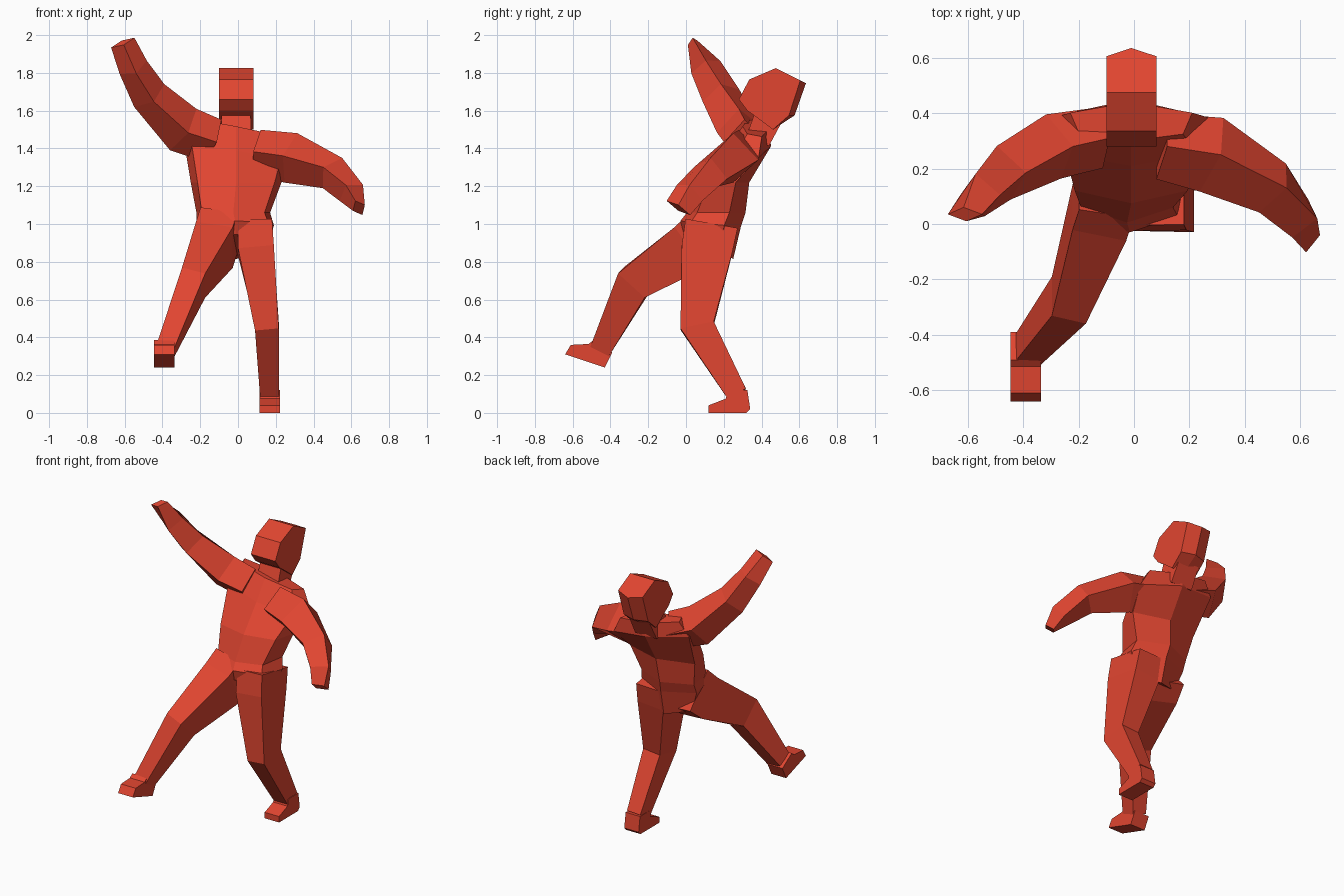
import bpy, bmesh
from mathutils import Vector

red = bpy.data.materials.new("red")
red.diffuse_color = (0.75, 0.06, 0.03, 1)

DIAMOND = [(1, 0), (0, 1), (-1, 0), (0, -1)]
BOX = [(1, 1), (-1, 1), (-1, -1), (1, -1)]
TORSO = [(0, -1), (0.85, -0.65), (1, 0.45), (0, 1), (-1, 0.45), (-0.85, -0.65)]


def skin(name, rings):
    """Join equal rings of points into one closed flat-shaded object."""
    bm = bmesh.new()
    vs = [[bm.verts.new(p) for p in ring] for ring in rings]
    n = len(vs[0])
    for r, s in zip(vs, vs[1:]):
        for i in range(n):
            j = (i + 1) % n
            bm.faces.new((r[i], r[j], s[j], s[i]))
    bm.faces.new(vs[0])
    bm.faces.new(vs[-1])
    bmesh.ops.recalc_face_normals(bm, faces=bm.faces)
    mesh = bpy.data.meshes.new(name)
    bm.to_mesh(mesh)
    bm.free()
    mesh.materials.append(red)
    obj = bpy.data.objects.new(name, mesh)
    bpy.context.collection.objects.link(obj)
    return obj


def limb(name, section, ref, stations):
    """Sweep a section along (x, y, z, half size along ref, half size across)."""
    pts = [Vector(s[:3]) for s in stations]
    dirs = [(b - a).normalized() for a, b in zip(pts, pts[1:])]
    rings = []
    for i, (p, s) in enumerate(zip(pts, stations)):
        t = (dirs[max(i - 1, 0)] + dirs[min(i, len(dirs) - 1)]).normalized()
        u = Vector(ref)
        u = (u - t * u.dot(t)).normalized()
        v = t.cross(u)
        rings.append([p + u * s[3] * a + v * s[4] * b for a, b in section])
    skin(name, rings)


def prism(name, profile, slices):
    """Side profile in y, z repeated at each x of slices."""
    skin(name, [[(x, y, z) for y, z in profile] for x in slices])


# torso: x, y, z, half width, half depth, sideways slope, front-to-back slope
rings = []
for x, y, z, a, b, sx, sy in [
        (-0.01, 0.12, 0.88, 0.16, 0.13, 0, -0.5),
        (-0.015, 0.13, 1.00, 0.205, 0.16, 0, -0.1),
        (-0.025, 0.16, 1.06, 0.195, 0.155, 0, 0),
        (-0.01, 0.205, 1.22, 0.24, 0.13, 0, 0),
        (-0.01, 0.33, 1.40, 0.28, 0.12, -0.2, 0.1),
        (-0.01, 0.37, 1.51, 0.22, 0.07, -0.2, -0.1)]:
    rings.append([(x + p * a, y + q * b, z + sx * p * a + sy * q * b) for p, q in TORSO])
skin("torso", rings)

# neck and upturned head
limb("neck", BOX, (1, 0, 0), [(-0.01, 0.38, 1.44, 0.08, 0.065),
                              (-0.01, 0.46, 1.62, 0.075, 0.08)])
head = [(0.28, 1.66), (0.335, 1.765), (0.475, 1.825), (0.605, 1.76),
        (0.545, 1.575), (0.46, 1.50), (0.36, 1.575), (0.325, 1.60)]
ridge = [(y + (0.03 if y > 0.5 else 0), z - (0.015 if y > 0.6 else 0)) for y, z in head]
skin("head", [[(x, y, z) for y, z in p]
              for x, p in ((-0.10, head), (-0.01, ridge), (0.082, head))])

# lowered arm and raised arm
limb("lowered_arm", DIAMOND, (0, 1, 0), [
    (0.10, 0.28, 1.38, 0.12, 0.12), (0.28, 0.25, 1.35, 0.14, 0.135),
    (0.50, 0.13, 1.27, 0.105, 0.095), (0.60, 0.02, 1.165, 0.085, 0.075),
    (0.64, -0.04, 1.085, 0.075, 0.035)])
limb("raised_arm", DIAMOND, (0, 1, 0), [
    (-0.13, 0.31, 1.44, 0.11, 0.12), (-0.29, 0.28, 1.50, 0.12, 0.13),
    (-0.47, 0.185, 1.68, 0.105, 0.10), (-0.555, 0.105, 1.83, 0.085, 0.08),
    (-0.61, 0.035, 1.96, 0.028, 0.067)])

# standing leg
limb("standing_leg", BOX, (1, 0, 0), [
    (0.09, 0.135, 1.00, 0.09, 0.14), (0.095, 0.11, 0.86, 0.095, 0.135),
    (0.153, 0.06, 0.46, 0.063, 0.09), (0.168, 0.27, 0.10, 0.05, 0.055)])
prism("standing_foot", [(0.12, 0), (0.12, 0.04), (0.21, 0.075), (0.225, 0.12),
                        (0.325, 0.12), (0.34, 0.02), (0.32, 0)], (0.115, 0.222))

# kicking leg
limb("kicking_leg", BOX, (1, 0, 0), [
    (-0.10, 0.13, 0.97, 0.10, 0.14), (-0.125, 0.04, 0.89, 0.10, 0.135),
    (-0.235, -0.275, 0.69, 0.065, 0.095), (-0.38, -0.45, 0.34, 0.048, 0.055)])
prism("kicking_foot", [(-0.49, 0.385), (-0.515, 0.365), (-0.61, 0.36), (-0.64, 0.31),
                       (-0.43, 0.24), (-0.39, 0.32)], (-0.445, -0.335))
